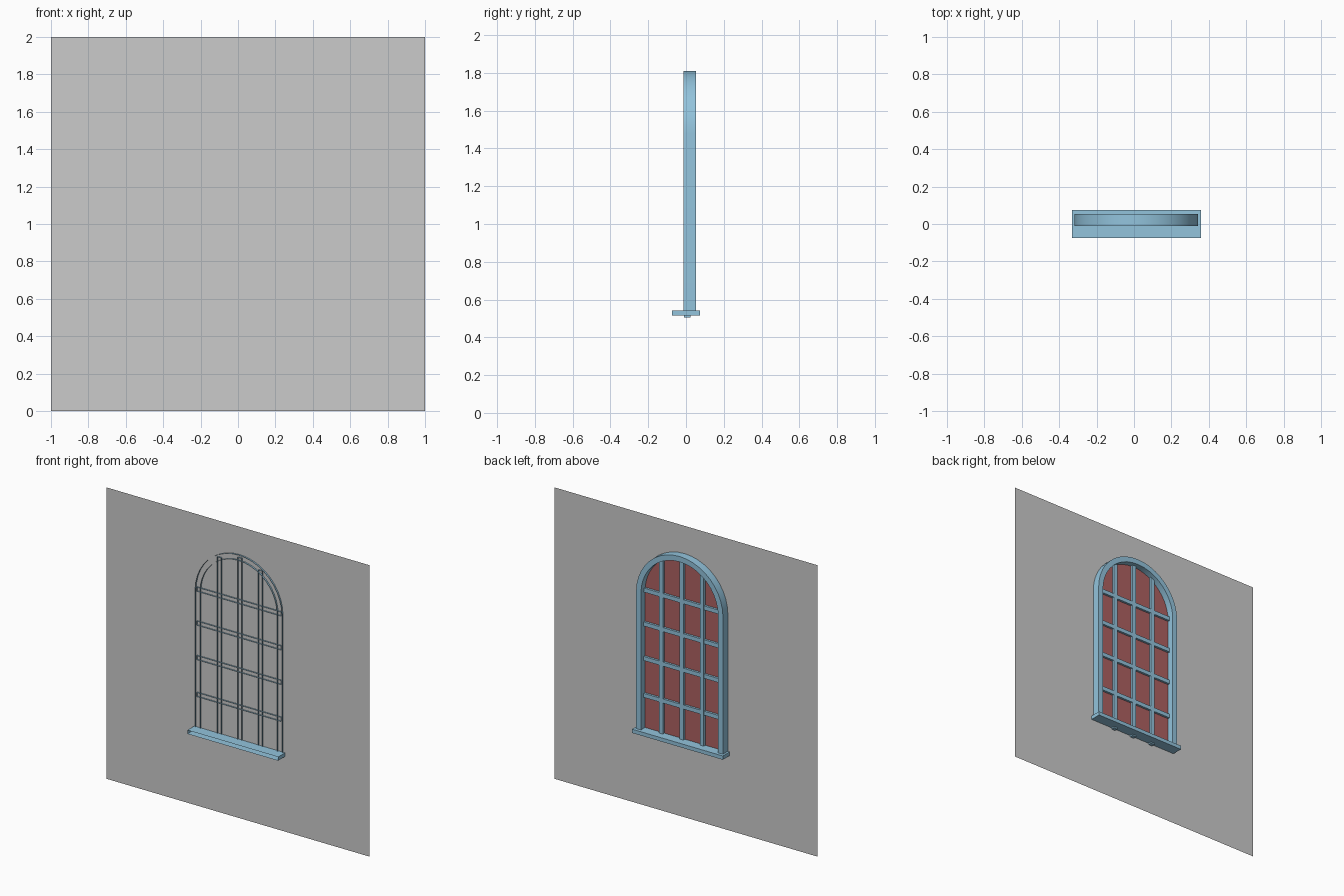
import bpy, bmesh, math

if "Cube" in bpy.data.objects:
    bpy.data.objects.remove(bpy.data.objects["Cube"])

CX, SPRING, R_OUT, R_IN = 0.012, 1.48, 0.33, 0.293
SEGS = 20


def material(name, rgb):
    m = bpy.data.materials.new(name)
    m.diffuse_color = (*rgb, 1)
    m.use_nodes = True
    m.node_tree.nodes["Principled BSDF"].inputs["Base Color"].default_value = m.diffuse_color
    return m


BLUE = material("painted_trim", (0.29, 0.55, 0.72))
RED = material("pane_red", (0.42, 0.12, 0.12))


def finish(name, bm, mat=None, smooth=False):
    me = bpy.data.meshes.new(name)
    bm.to_mesh(me)
    bm.free()
    ob = bpy.data.objects.new(name, me)
    bpy.context.collection.objects.link(ob)
    if mat:
        me.materials.append(mat)
    if smooth:
        bpy.context.view_layer.objects.active = ob
        ob.select_set(True)
        bpy.ops.object.shade_smooth_by_angle(angle=math.radians(30))
        ob.select_set(False)
    return ob


def open_box(name, x0, x1, y0, y1, z0, z1):
    """Box without its front (-y) face."""
    bm = bmesh.new()
    bmesh.ops.create_cube(bm, size=1)
    for v in bm.verts:
        v.co.x = x1 if v.co.x > 0 else x0
        v.co.y = y1 if v.co.y > 0 else y0
        v.co.z = z1 if v.co.z > 0 else z0
    bm.normal_update()
    front = [f for f in bm.faces if f.normal.y < -0.9]
    bmesh.ops.delete(bm, geom=front, context='FACES_ONLY')
    return finish(name, bm, BLUE)


def arch(r, bottom):
    """Round-headed outline from right foot to left foot."""
    pts = [(CX + r, bottom)]
    for i in range(SEGS + 1):
        a = math.pi * i / SEGS
        pts.append((CX + r * math.cos(a), SPRING + r * math.sin(a)))
    return pts + [(CX - r, bottom)]


# wall: single flat sheet
bm = bmesh.new()
bm.faces.new([bm.verts.new((x, 0, z)) for x, z in ((-1, 0), (1, 0), (1, 2), (-1, 2))])
finish("wall", bm)

# glass behind the wall sheet
bm = bmesh.new()
face = bm.faces.new([bm.verts.new((x, 0.008, z)) for x, z in arch(0.31, 0.53)])
face.normal_update()
if face.normal.y < 0:
    face.normal_flip()
finish("glass", bm, RED)

# arched frame: outer side, back and inner side, open at the front
bm = bmesh.new()
rings = []
for r, y in ((R_OUT, -0.012), (R_OUT, 0.053), (R_IN, 0.053), (R_IN, -0.012)):
    rings.append([bm.verts.new((x, y, z)) for x, z in arch(r, 0.525)])
for a, b in zip(rings, rings[1:]):
    for i in range(len(a) - 1):
        bm.faces.new((a[i], b[i], b[i + 1], a[i + 1]))
bmesh.ops.recalc_face_normals(bm, faces=bm.faces)
finish("arched_frame", bm, BLUE, True)

# sill
open_box("sill", -0.332, 0.357, -0.075, 0.075, 0.515, 0.541)

# vertical glazing bars
for i, x in enumerate((-0.137, 0.018, 0.174)):
    top = SPRING + math.sqrt(0.312 ** 2 - (x - CX) ** 2)
    open_box(f"vertical_bar_{i + 1}", x - 0.015, x + 0.015, -0.011, 0.025, 0.505, top)

# horizontal glazing bars
for i, z in enumerate((0.767, 1.02, 1.257, 1.49)):
    open_box(f"horizontal_bar_{i + 1}", CX - 0.32, CX + 0.32, -0.010, 0.023, z - 0.014, z + 0.014)
